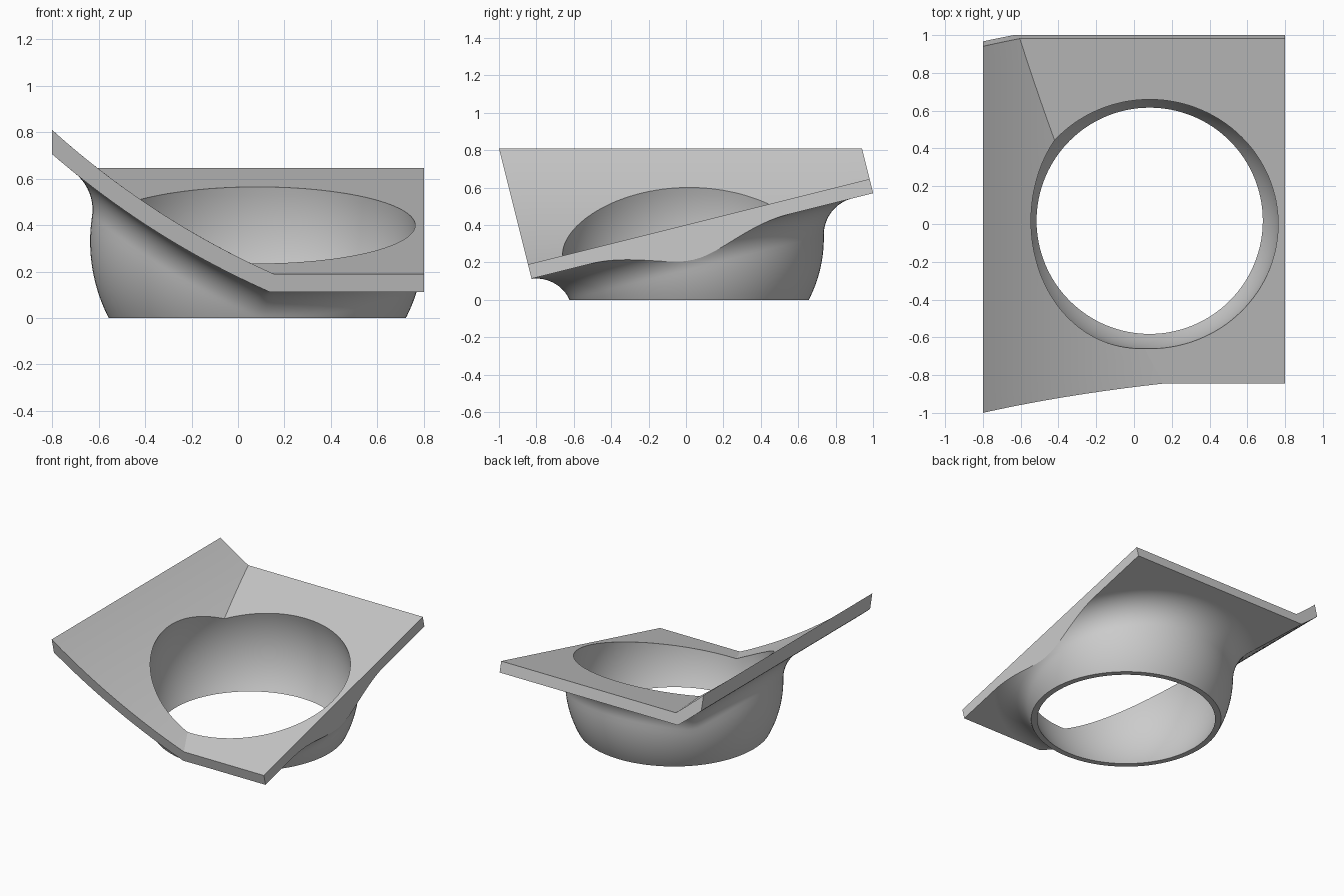
import bpy, bmesh
from math import sin, cos, pi, sqrt, radians
from mathutils import Vector

if "Cube" in bpy.data.objects:
    bpy.data.objects.remove(bpy.data.objects["Cube"], do_unlink=True)

THICK = 0.078                        # plate thickness
SLOPE = 0.25                         # tilt of the flat wing
UP = Vector((0, -SLOPE, 1)).normalized()
CX, CZ, BEND = 1.635, 3.515, 3.64    # axis and radius of the curved wing
HUB = Vector((0.083, 0.017, 0.33))   # centre of the round neck
OUTER, INNER, FILLET = 0.72, 0.684, 0.2
SIDES = 128

grey = bpy.data.materials.new("plain_grey")
grey.use_nodes = True
grey.diffuse_color = (0.6, 0.6, 0.6, 1)
grey.node_tree.nodes["Principled BSDF"].inputs["Base Color"].default_value = (0.6, 0.6, 0.6, 1)


def loft(name, rings):
    """Closed solid through a list of equal rings, capped at both ends."""
    bm = bmesh.new()
    loops = [[bm.verts.new(p) for p in ring] for ring in rings]
    n = len(loops[0])
    for a, b in zip(loops, loops[1:]):
        for i in range(n):
            j = (i + 1) % n
            bm.faces.new((a[i], a[j], b[j], b[i]))
    bm.faces.new(loops[0])
    bm.faces.new(loops[-1])
    bmesh.ops.recalc_face_normals(bm, faces=bm.faces)
    mesh = bpy.data.meshes.new(name)
    bm.to_mesh(mesh)
    bm.free()
    obj = bpy.data.objects.new(name, mesh)
    bpy.context.collection.objects.link(obj)
    mesh.materials.append(grey)
    return obj


# Surfaces of the two wings, at a depth below the top face
def flat_z(y, depth):
    return 0.4 + SLOPE * y - depth / UP.z


def bent_z(x, depth):
    return CZ - sqrt((BEND + depth) ** 2 - (CX - x) ** 2)


def crease_x(y, depth):
    return CX - sqrt((BEND + depth) ** 2 - (CZ - flat_z(y, depth)) ** 2)


def nearest_underside(c):
    """Closest point of the plate's underside to a point below it."""
    radius = BEND + THICK
    drop = flat_z(c.y, THICK) - c.z
    p = c + UP * (drop * UP.z)
    if (p.x - CX) ** 2 + (p.z - CZ) ** 2 <= radius ** 2:
        return p
    away = Vector((c.x - CX, 0, c.z - CZ)).normalized() * radius
    q = Vector((CX + away.x, c.y, CZ + away.z))
    if q.z >= flat_z(q.y, THICK):
        return q

    def on_crease(y):
        return Vector((crease_x(y, THICK), y, flat_z(y, THICK)))
    lo, hi = -1.25, 1.25
    for _ in range(36):
        a, b = lo + (hi - lo) / 3, hi - (hi - lo) / 3
        if (on_crease(a) - c).length < (on_crease(b) - c).length:
            hi = b
        else:
            lo = a
    return on_crease((lo + hi) / 2)


# Plate: flat wing and curved wing meeting at a crease
def plate_section(y):
    ring = []
    for depth in (0, THICK):
        fold = crease_x(y, depth)
        xs = [-1.05 + (fold + 1.05) * i / 24 for i in range(25)]
        side = [(x, y, bent_z(x, depth)) for x in xs]
        side.append((1.1, y, flat_z(y, depth)))
        ring += side if depth == 0 else side[::-1]
    return ring


body = loft("flanged_collar", [plate_section(-1.3 + 2.5 * i / 30) for i in range(31)])


# Neck: ball-shaped wall that sweeps into the plate through a fillet
def neck_profile(angle):
    def direction(e):
        return Vector((cos(e) * cos(angle), cos(e) * sin(angle), sin(e)))
    lo, hi = -1.2, 1.2
    for _ in range(30):
        e = (lo + hi) / 2
        c = HUB + direction(e) * (OUTER + FILLET)
        below = (c.z < flat_z(c.y, THICK)
                 or (c.x - CX) ** 2 + (c.z - CZ) ** 2 > (BEND + THICK) ** 2)
        if below and (nearest_underside(c) - c).length > FILLET:
            lo = e
        else:
            hi = e
    e = lo
    c = HUB + direction(e) * (OUTER + FILLET)
    touch = nearest_underside(c)
    start, end = -direction(e), (touch - c).normalized()
    points = [HUB + direction(-0.75 + (e + 0.75) * i / 16) * OUTER for i in range(16)]
    sweep = start.angle(end)
    for i in range(19):
        t = i / 18
        arm = (start * sin((1 - t) * sweep) + end * sin(t * sweep)) / sin(sweep)
        points.append(c + arm * FILLET)
    # carry on inside the plate towards the hub
    reach = Vector((touch.x - HUB.x, touch.y - HUB.y, 0))
    for i in range(17):
        p = HUB + reach * (1 - 0.95 * i / 16)
        p.z = max(flat_z(p.y, THICK / 2), bent_z(p.x, THICK / 2))
        points.append(p)
    return points


profiles = [neck_profile(2 * pi * i / SIDES) for i in range(SIDES)]
neck = loft("neck", list(zip(*profiles)))

# Bore: ball-shaped opening
bpy.ops.mesh.primitive_uv_sphere_add(segments=SIDES, ring_count=64, radius=INNER, location=HUB)
bore = bpy.context.object
bore.name = "bore"
bore.data.materials.append(grey)

# Trim block: side faces, foot and tilted ends
outline = [(z, edge - SLOPE * z) for z, edge in ((0, -0.7975), (1.3, -0.7975), (1.3, 1.143), (0, 1.143))]
trim = loft("trim", [[(x, y, z) for z, y in outline] for x in (-0.8, 0.8)])

bpy.ops.object.select_all(action="DESELECT")
bpy.context.view_layer.objects.active = body
body.select_set(True)
for tool, operation in ((neck, "UNION"), (bore, "DIFFERENCE"), (trim, "INTERSECT")):
    tool.hide_render = True
    mod = body.modifiers.new(tool.name, "BOOLEAN")
    mod.object = tool
    mod.operation = operation
    mod.solver = "EXACT"
    bpy.ops.object.modifier_apply(modifier=mod.name)
    bpy.data.objects.remove(tool, do_unlink=True)

# Smooth rounded surfaces, crisp rims and crease
bpy.ops.object.shade_smooth_by_angle(angle=radians(18))
weighted = body.modifiers.new("even_shading", "WEIGHTED_NORMAL")
weighted.keep_sharp = True
